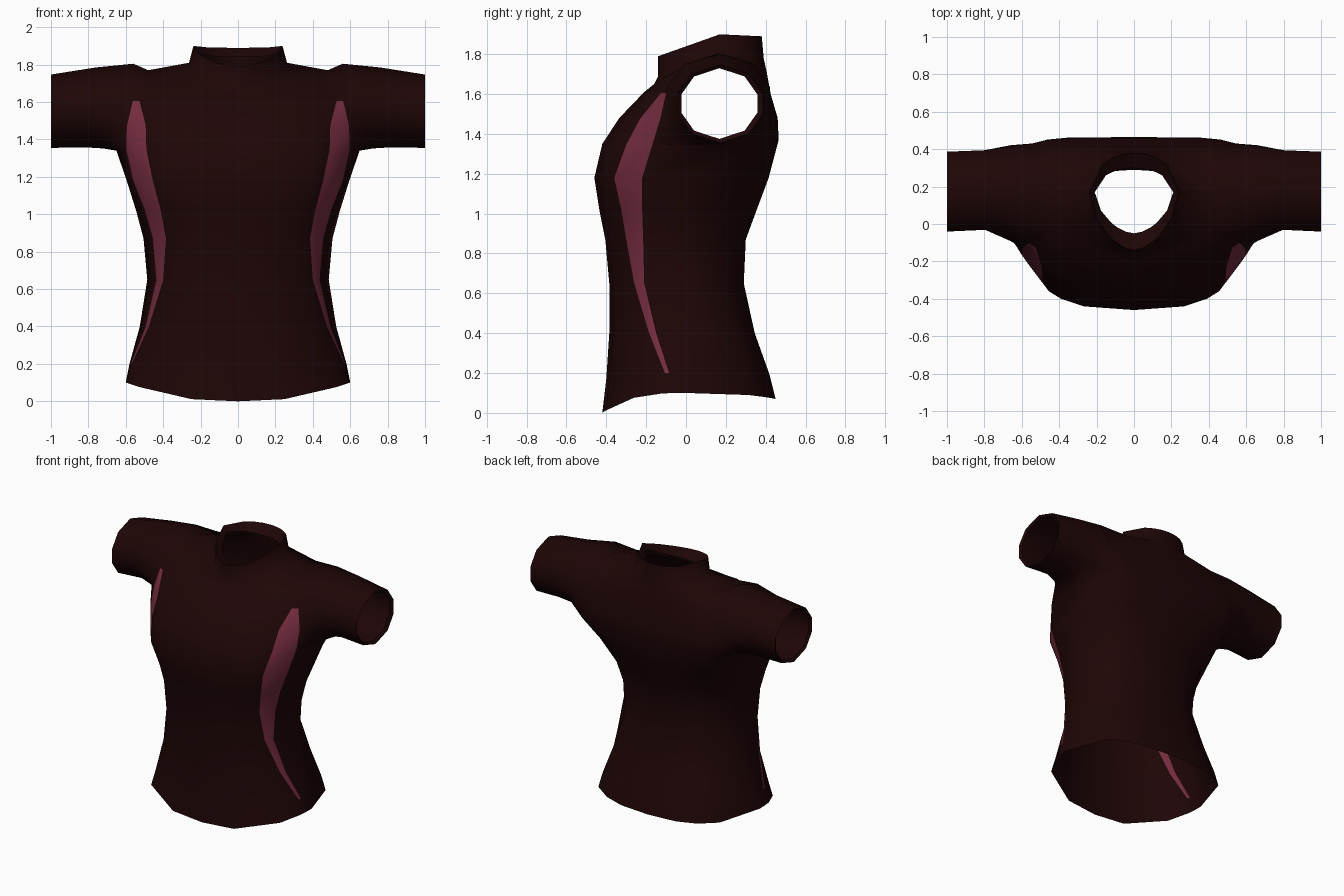
import bpy, bmesh
from math import sin, cos, radians

cube = bpy.data.objects.get("Cube")
if cube:
    bpy.data.objects.remove(cube, do_unlink=True)


def make_material(name, color):
    mat = bpy.data.materials.new(name)
    mat.use_nodes = True
    mat.diffuse_color = color
    mat.node_tree.nodes["Principled BSDF"].inputs["Base Color"].default_value = color
    return mat


maroon = make_material("dark maroon cloth", (0.013, 0.0017, 0.0019, 1))
rose = make_material("rose stripe", (0.18, 0.026, 0.051, 1))

# Torso sections from hem to shoulder: roundness of front and back;
# height at front, side, back; half width; y at front, middle, back; stripe edges
body_rows = [
    (2.6, 2.6, 0.0, 0.1, 0.07, 0.6, -0.42, 0.0, 0.45, -0.12, -0.06),
    (2.5, 2.5, 0.17, 0.2, 0.19, 0.58, -0.4, 0.02, 0.42, -0.105, -0.085),
    (2.5, 2.3, 0.4, 0.4, 0.4, 0.525, -0.385, 0.05, 0.345, -0.185, -0.15),
    (2.6, 2, 0.65, 0.65, 0.65, 0.485, -0.385, 0.03, 0.29, -0.26, -0.21),
    (2.5, 2, 0.87, 0.87, 0.87, 0.505, -0.405, 0.02, 0.3, -0.3, -0.215),
    (2.5, 2, 1.02, 1.02, 1.02, 0.545, -0.435, 0.02, 0.355, -0.325, -0.22),
    (2.8, 2.6, 1.18, 1.18, 1.18, 0.595, -0.46, 0.03, 0.415, -0.36, -0.22),
    (2.6, 5, 1.35, 1.34, 1.37, 0.65, -0.42, 0.12, 0.465, -0.3, -0.17),
    (2.6, 5, 1.48, 1.47, 1.48, 0.66, -0.335, 0.15, 0.46, -0.23, -0.13),
    (2.9, 5, 1.61, 1.6, 1.6, 0.66, -0.21, 0.17, 0.425, -0.125, -0.1),
    (2.4, 4, 1.65, 1.77, 1.71, 0.48, -0.16, 0.17, 0.405, -0.07, -0.02),
]
# Collar base, collar rim and inner lip, without stripe edges
collar_rows = [
    (1.7, 2.0, 1.69, 1.81, 1.78, 0.262, -0.14, 0.17, 0.39),
    (1.7, 2.0, 1.79, 1.9, 1.89, 0.238, -0.14, 0.17, 0.38),
    (1.7, 2.0, 1.75, 1.86, 1.84, 0.21, -0.05, 0.17, 0.3),
]
STRIPE, FRONT_HOLE, BACK_HOLE = 3, 4, 6
ARMPIT, SHOULDER = 7, 10

bm = bmesh.new()


def section(row, front_power, back_power, zf, zs, zb, w, yf, yc, yb, a=None, b=None):
    """Half of a rounded cross-section, from centre front round to centre back."""
    collar = a is None
    va, vb = (0.75, 0.45) if collar else ((a - yc) / (yf - yc), (b - yc) / (yf - yc))
    slope = 1 if collar else 3 if row < ARMPIT else 2
    v_back = 0.9 if ARMPIT <= row <= SHOULDER else 0.7
    verts = []

    def add(v, power, y_end, z_end):
        u = max(0, 1 - v ** power) ** (1 / power)
        verts.append(bm.verts.new((w * u, yc + (y_end - yc) * v,
                                   zs + (z_end - zs) * v ** slope)))

    for v in (1, 0.96, (0.96 + va) / 2, va, vb, 0):
        add(v, front_power, yf, zf)
    for step in (0, 0.6, 0.9, 1):
        add(v_back + (1 - v_back) * step, back_power, yb, zb)
    return verts


# Torso and collar, leaving the armhole open
grid = [section(i, *row) for i, row in enumerate(body_rows + collar_rows)]
for r in range(len(grid) - 1):
    low, high = grid[r], grid[r + 1]
    for c in range(len(low) - 1):
        if ARMPIT <= r < SHOULDER and FRONT_HOLE <= c < BACK_HOLE:
            continue
        face = bm.faces.new((low[c], low[c + 1], high[c + 1], high[c]))
        if c == STRIPE and 1 <= r < SHOULDER - 1:
            face.material_index = 1

# Sleeve, carried on from the edge of the armhole
armhole = grid[ARMPIT][FRONT_HOLE:BACK_HOLE + 1]
armhole += [grid[r][BACK_HOLE] for r in range(ARMPIT + 1, SHOULDER)]
armhole += grid[SHOULDER][FRONT_HOLE:BACK_HOLE + 1][::-1]
armhole += [grid[r][FRONT_HOLE] for r in range(SHOULDER - 1, ARMPIT, -1)]
angles = (-40, 0, 40, 75, 105, 140, 180, 220, 255, 285)


def sleeve_ring(x, tilt, y_front, y_back, z_low, z_high):
    ry, rz = (y_back - y_front) / 2, (z_high - z_low) / 2
    return [bm.verts.new((x + tilt * cos(t), y_front + ry + ry * sin(t),
                          z_low + rz - rz * cos(t))) for t in map(radians, angles)]


previous = armhole
for ring_size in [(0.64, 0.08, -0.1, 0.43, 1.352, 1.805),
                  (0.79, 0.03, -0.038, 0.402, 1.358, 1.785),
                  (1.0, 0.0, -0.048, 0.394, 1.355, 1.747),
                  (0.985, 0.0, -0.03, 0.365, 1.375, 1.73)]:
    ring = sleeve_ring(*ring_size)
    for i in range(len(ring)):
        j = (i + 1) % len(ring)
        bm.faces.new((previous[i], previous[j], ring[j], ring[i]))
    previous = ring

mesh = bpy.data.meshes.new("shirt")
bm.to_mesh(mesh)
bm.free()
mesh.materials.append(maroon)
mesh.materials.append(rose)
shirt = bpy.data.objects.new("shirt", mesh)
bpy.context.collection.objects.link(shirt)

# Mirror the half shirt and smooth it
mirror = shirt.modifiers.new("mirror", "MIRROR")
mirror.merge_threshold = 0.001
bpy.ops.object.select_all(action="DESELECT")
shirt.select_set(True)
bpy.context.view_layer.objects.active = shirt
bpy.ops.object.modifier_apply(modifier="mirror")
bpy.ops.object.shade_smooth_by_angle(angle=radians(75))
